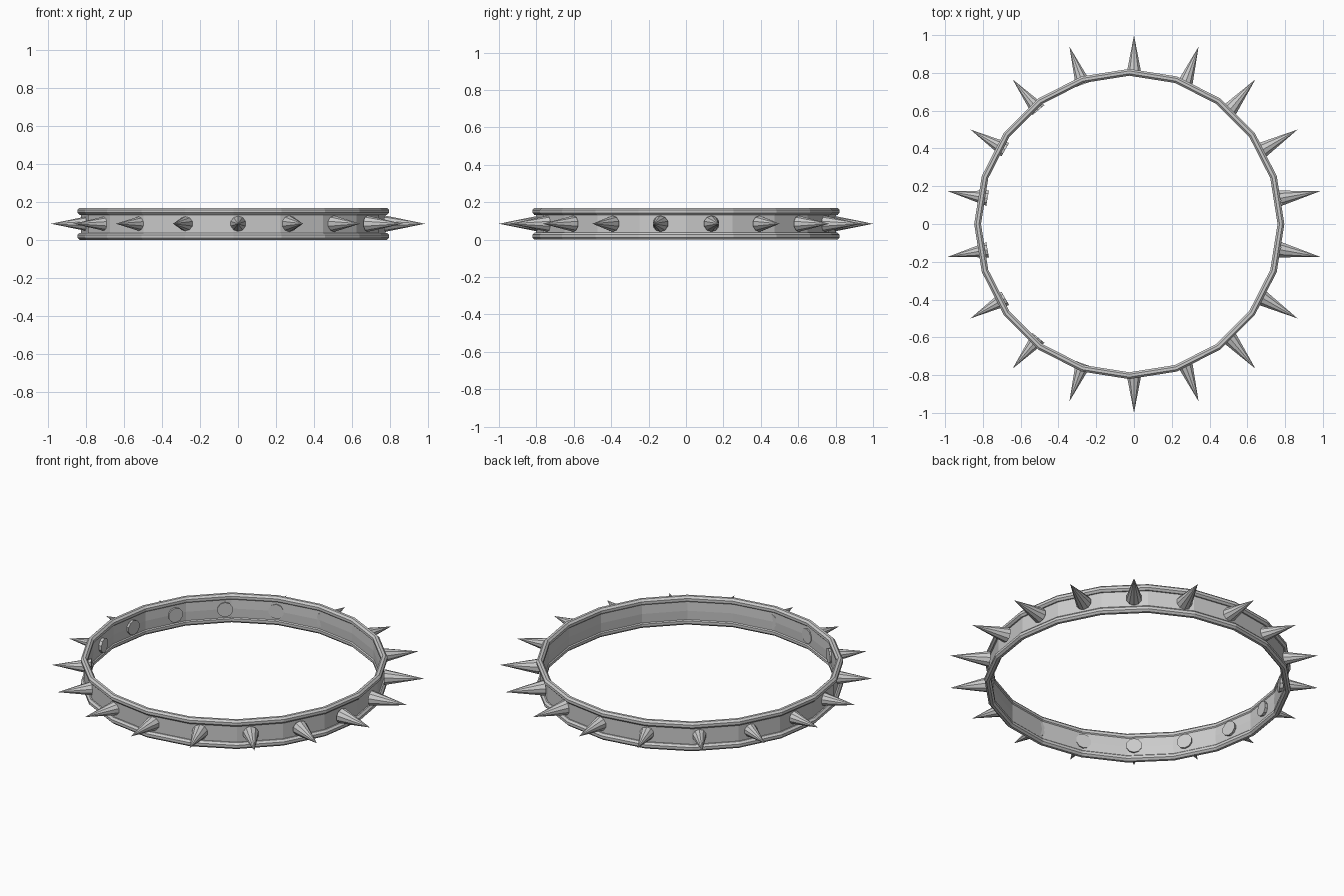
import bpy, bmesh
from math import cos, sin, pi, radians
from mathutils import Matrix, Vector

if "Cube" in bpy.data.objects:
    bpy.data.objects.remove(bpy.data.objects["Cube"])

SIDES = 20          # flat segments around the hoop
CX = -0.025         # hoop sits slightly off the spike circle
MID_Z = 0.085


def finish(name, bm):
    bmesh.ops.recalc_face_normals(bm, faces=bm.faces)
    mesh = bpy.data.meshes.new(name)
    bm.to_mesh(mesh)
    bm.free()
    obj = bpy.data.objects.new(name, mesh)
    bpy.context.collection.objects.link(obj)
    return obj


def hoop(name, profile):
    """Sweep a closed (radius, z) profile around the hoop centre."""
    bm = bmesh.new()
    rings = []
    for i in range(SIDES):
        a = 2 * pi * i / SIDES
        rings.append([bm.verts.new((CX + r * cos(a), r * sin(a), z)) for r, z in profile])
    n = len(profile)
    for i in range(SIDES):
        p, q = rings[i], rings[(i + 1) % SIDES]
        for j in range(n):
            k = (j + 1) % n
            bm.faces.new((p[j], q[j], q[k], p[k]))
    return finish(name, bm)


# Flat band with a faint crease along the inside
hoop("band", [(0.803, 0.018), (0.803, 0.151), (0.791, 0.151),
              (0.788, MID_Z), (0.791, 0.018)])

# Rolled rims along both edges
for name, z in (("lower_rim", 0.0185), ("upper_rim", 0.1505)):
    hoop(name, [(0.803 + 0.0195 * cos(pi / 8 + k * pi / 4),
                 z + 0.020 * sin(pi / 8 + k * pi / 4)) for k in range(8)])

# Eighteen spikes pointing outward
BASE, TIP = 0.787, 1.0
for i in range(18):
    a = radians(90 + 20 * i)
    d = Vector((cos(a), sin(a), 0))
    bm = bmesh.new()
    bmesh.ops.create_cone(bm, cap_ends=True, segments=10, radius1=0.043,
                          radius2=0.0, depth=TIP - BASE)
    bmesh.ops.remove_doubles(bm, verts=bm.verts, dist=1e-5)
    place = Matrix.Translation(d * (BASE + TIP) / 2 + Vector((0, 0, MID_Z)))
    bmesh.ops.transform(bm, verts=bm.verts,
                        matrix=place @ d.to_track_quat('Z', 'Y').to_matrix().to_4x4())
    finish(f"spike_{i + 1:02d}", bm)
